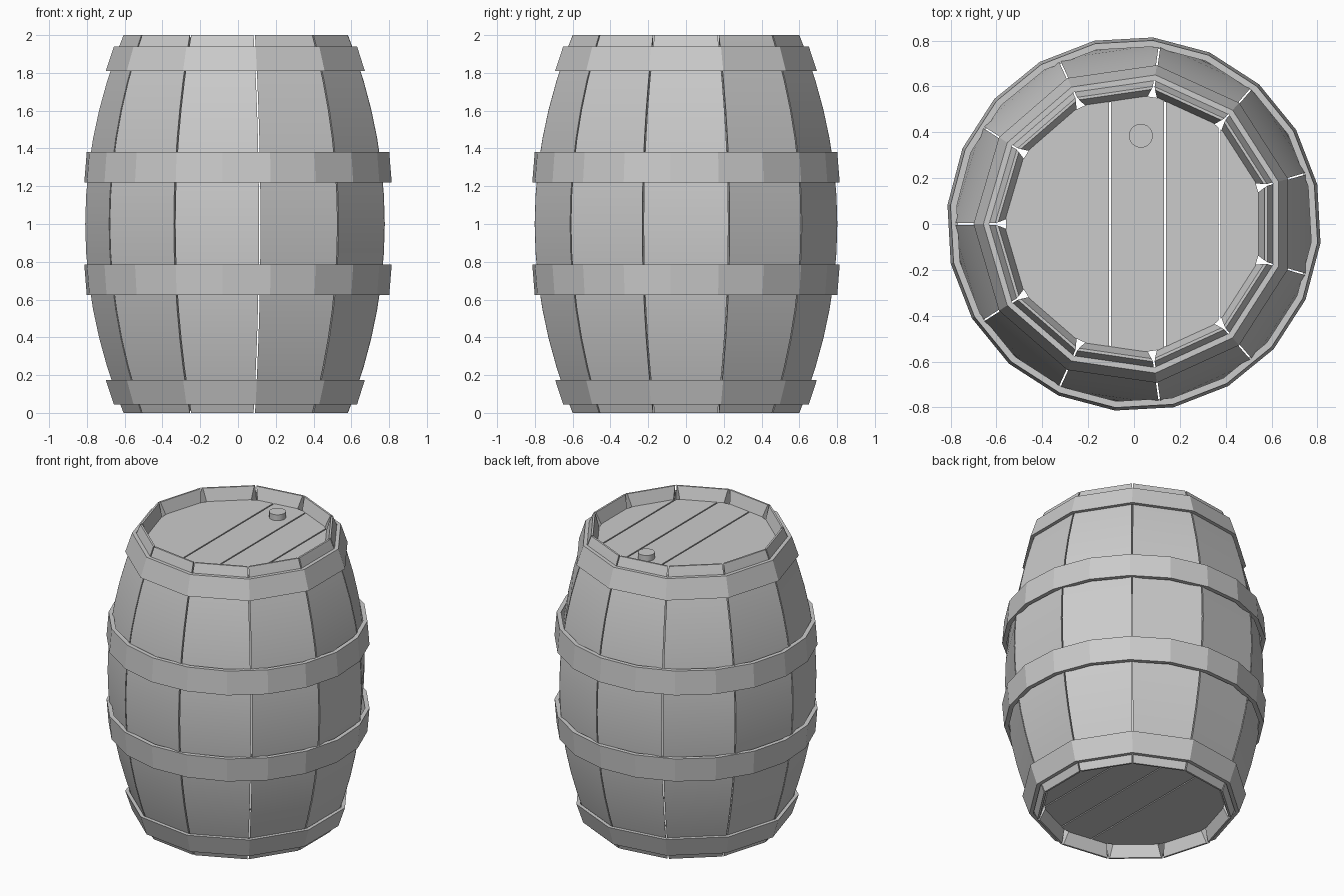
import bpy, bmesh, math
from mathutils import Vector

if "Cube" in bpy.data.objects:
    bpy.data.objects.remove(bpy.data.objects["Cube"])

N = 11                      # staves
HALF = math.pi / N


def finish(bm, name, smooth=True):
    bmesh.ops.recalc_face_normals(bm, faces=bm.faces)
    me = bpy.data.meshes.new(name)
    bm.to_mesh(me)
    bm.free()
    ob = bpy.data.objects.new(name, me)
    bpy.context.collection.objects.link(ob)
    if smooth:
        bpy.ops.object.select_all(action='DESELECT')
        ob.select_set(True)
        bpy.context.view_layer.objects.active = ob
        bpy.ops.object.shade_smooth_by_angle(angle=math.radians(15))
    return ob


def radius(z):
    """Corner radius of the bulging barrel."""
    return 0.81 - 0.203 * (z - 1) ** 2


# Staves: curved boards with flat outsides and chamfered ends
def stave(i):
    bm = bmesh.new()
    c, s = math.cos(2 * HALF * i), math.sin(2 * HALF * i)
    zs = [0.0, 0.09] + [0.09 + 1.82 * k / 12 for k in range(1, 12)] + [1.91, 2.0]
    rings = []
    for z in zs:
        ro = radius(z) * math.cos(HALF)
        ri = ro - (0.012 if z in (0.0, 2.0) else 0.075)
        wo = ro * math.tan(HALF) - 0.004
        wi = ri * math.tan(HALF) - (0.008 if z in (0.0, 2.0) else 0.022)
        rings.append([bm.verts.new((r * c - w * s, r * s + w * c, z))
                      for r, w in ((ri, -wi), (ro, -wo), (ro, wo), (ri, wi))])
    for a, b in zip(rings, rings[1:]):
        for k in range(4):
            bm.faces.new((a[k], a[(k + 1) % 4], b[(k + 1) % 4], b[k]))
    bm.faces.new(rings[0])
    bm.faces.new(rings[-1])
    finish(bm, f"stave_{i + 1}")


for i in range(N):
    stave(i)


# Hoops: thin faceted bands
def hoop(name, z0, r0, z1, r1, sides, start, thick):
    bm = bmesh.new()
    prof = ((r0 - thick, z0), (r0, z0), (r1, z1), (r1 - thick, z1))
    rings = []
    for k in range(sides):
        a = start + 2 * math.pi * k / sides
        rings.append([bm.verts.new((r * math.cos(a), r * math.sin(a), z)) for r, z in prof])
    for k in range(sides):
        a, b = rings[k], rings[(k + 1) % sides]
        for j in range(4):
            bm.faces.new((a[j], b[j], b[(j + 1) % 4], a[(j + 1) % 4]))
    finish(bm, name, smooth=False)


OFF = math.radians(12.2)
hoop("bottom_hoop", 0.045, 0.657, 0.175, 0.70, N, HALF, 0.025)
hoop("lower_middle_hoop", 0.625, 0.805, 0.785, 0.818, 20, OFF, 0.028)
hoop("upper_middle_hoop", 1.22, 0.818, 1.38, 0.805, 20, OFF, 0.028)
hoop("top_hoop", 1.81, 0.70, 1.94, 0.657, N, HALF, 0.025)


# Lids: discs cut into planks
def plank(name, x0, x1, z, thick):
    bm = bmesh.new()
    bmesh.ops.create_circle(bm, cap_ends=True, segments=22, radius=0.565)
    for x, n in ((x0, -1), (x1, 1)):
        bmesh.ops.bisect_plane(bm, geom=bm.verts[:] + bm.edges[:] + bm.faces[:],
                               plane_co=(x, 0, 0), plane_no=(n, 0, 0), clear_outer=True)
    bmesh.ops.translate(bm, verts=bm.verts, vec=(0, 0, z))
    ext = bmesh.ops.extrude_face_region(bm, geom=bm.faces[:])
    bmesh.ops.translate(bm, verts=[g for g in ext["geom"] if isinstance(g, bmesh.types.BMVert)],
                        vec=Vector((0, 0, thick)))
    finish(bm, name, smooth=False)


seams = [-0.7, -0.105, 0.135, 0.373, 0.7]
for label, z in (("bottom", 0.08), ("top", 1.88)):
    for k in range(4):
        plank(f"{label}_lid_plank_{k + 1}", seams[k] + 0.004, seams[k + 1] - 0.004, z, 0.04)

# Bung in the top lid
bm = bmesh.new()
bmesh.ops.create_cone(bm, cap_ends=True, segments=24, radius1=0.052, radius2=0.052, depth=0.06)
bmesh.ops.translate(bm, verts=bm.verts, vec=(0.03, 0.385, 1.93))
finish(bm, "bung", smooth=True)
